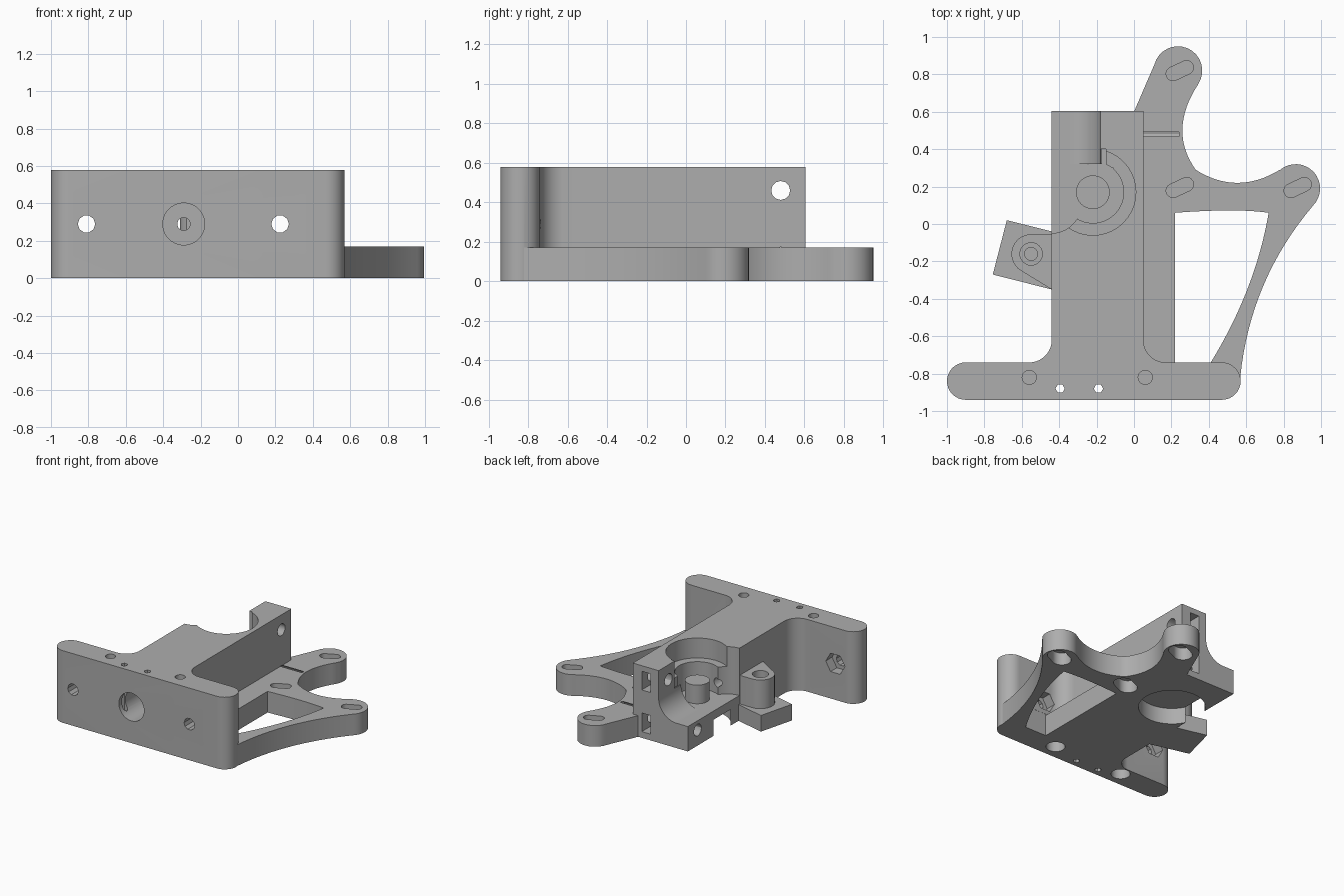
import bpy, bmesh
from math import sin, cos, radians, pi

cube = bpy.data.objects.get("Cube")
if cube:
    bpy.data.objects.remove(cube, do_unlink=True)

grey = bpy.data.materials.new("plain_grey")
grey.use_nodes = True
grey.diffuse_color = (0.42, 0.42, 0.42, 1)
grey.node_tree.nodes["Principled BSDF"].inputs["Base Color"].default_value = (0.42, 0.42, 0.42, 1)


def arc(cx, cy, r, a, b, n=16):
    return [(cx + r * cos(radians(a + (b - a) * i / n)),
             cy + r * sin(radians(a + (b - a) * i / n))) for i in range(n + 1)]


def circle(cx, cy, r, n=40):
    return arc(cx, cy, r, 0, 360, n)[:-1]


def bend(p, c, q, n=16):
    pts = []
    for i in range(n + 1):
        t = i / n
        pts.append(tuple((1 - t) ** 2 * p[k] + 2 * t * (1 - t) * c[k] + t * t * q[k] for k in (0, 1)))
    return pts


def slot(cx, cy, half, r, tilt):
    dx, dy = half * cos(radians(tilt)), half * sin(radians(tilt))
    return (arc(cx + dx, cy + dy, r, tilt - 90, tilt + 90)
            + arc(cx - dx, cy - dy, r, tilt + 90, tilt + 270))


def box(x0, x1, y0, y1):
    return [(x0, y0), (x1, y0), (x1, y1), (x0, y1)]


def prism(name, pts, lo, hi, axis="z"):
    """Extrude a 2D outline along one axis."""
    place = {"z": lambda p, t: (p[0], p[1], t),
             "y": lambda p, t: (p[0], t, p[1]),
             "x": lambda p, t: (t, p[0], p[1])}[axis]
    clean = [p for i, p in enumerate(pts)
             if abs(p[0] - pts[i - 1][0]) + abs(p[1] - pts[i - 1][1]) > 1e-5]
    bm = bmesh.new()
    low = [bm.verts.new(place(p, lo)) for p in clean]
    high = [bm.verts.new(place(p, hi)) for p in clean]
    bm.faces.new(low)
    bm.faces.new(high)
    for i in range(len(low)):
        bm.faces.new((low[i - 1], low[i], high[i], high[i - 1]))
    bmesh.ops.recalc_face_normals(bm, faces=bm.faces)
    mesh = bpy.data.meshes.new(name)
    bm.to_mesh(mesh)
    bm.free()
    mesh.materials.append(grey)
    ob = bpy.data.objects.new(name, mesh)
    bpy.context.collection.objects.link(ob)
    return ob


def combine(body, operation, *args):
    tool = prism("tool", *args)
    tool.hide_render = True
    bpy.context.view_layer.objects.active = body
    mod = body.modifiers.new("shape", "BOOLEAN")
    mod.operation, mod.solver, mod.object = operation, "EXACT", tool
    bpy.ops.object.modifier_apply(modifier=mod.name)
    bpy.data.objects.remove(tool, do_unlink=True)


# Tall block with the rounded front bar and filleted junctions
outline = (arc(-0.9, -0.84, 0.1, 270, 90) + arc(-0.56, -0.62, 0.12, -90, 0)
           + [(-0.44, 0.605), (0.05, 0.605)]
           + arc(0.17, -0.62, 0.12, 180, 270) + arc(0.47, -0.84, 0.1, 90, -90))
body = prism("mount_body", outline, 0, 0.58)


def add(*args):
    combine(body, "UNION", *args)


def cut(*args):
    combine(body, "DIFFERENCE", *args)


# Idler recess, rear bay and upper bearing seat
cut([(-0.18, 0.7), (-0.18, 0.4), (-0.15, 0.4), (-0.15, 0.3), (-0.11, 0.3), (-0.11, 0.2),
     (-0.2, 0.16)] + bend((-0.27, 0.1), (-0.32, -0.05), (-0.45, -0.05)) + [(-0.6, -0.05), (-0.6, 0.7)],
    0.2, 0.7)
cut(circle(-0.22, 0.17, 0.165), 0.2, 0.7)
cut(circle(-0.22, 0.17, 0.23), 0.42, 0.7)

# Curved scoop at the foot of the rear column and the central post
add([(-0.17, 0.19), (-0.17, 0.36)] + arc(-0.34, 0.36, 0.16, 0, -90) + [(-0.34, 0.19)], 0.32, 0.605, "y")
add(circle(-0.22, 0.17, 0.09), 0.15, 0.35)

# Motor plate with two rounded arms and a curved brace
plate = ([(0, 0.6)] + arc(0.235, 0.82, 0.13, 165, -32)
         + bend((0.345, 0.75), (0.18, 0.5), (0.33, 0.29))
         + bend((0.33, 0.29), (0.55, 0.15), (0.78, 0.29))
         + arc(0.865, 0.19, 0.13, 130, -45)
         + bend((0.957, 0.098), (0.62, -0.3), (0.568, -0.82)) + [(0.45, -0.9), (0, -0.9)])
window = [(0.22, -0.741), (0.22, 0.06)] + bend((0.22, 0.06), (0.55, 0.085), (0.72, 0.06)) \
    + bend((0.72, 0.06), (0.65, -0.35), (0.41, -0.741))
add(plate, 0, 0.17)
cut(window, -0.1, 0.17 + 0.01)

# Hinge lug on the side
add([(-0.68, 0.02), (-0.42, -0.045), (-0.42, -0.355), (-0.755, -0.27)], 0, 0.13)
add(arc(-0.55, -0.16, 0.105, 90, 235) + [(-0.44, -0.35), (-0.42, -0.35), (-0.42, -0.055)], 0.1, 0.36)
cut(circle(-0.55, -0.16, 0.06, 24), 0.3, 0.5)
cut(circle(-0.55, -0.16, 0.035, 16), 0.05, 0.5)

# Lower bearing seat, open at the side
cut(circle(-0.22, 0.17, 0.245), -0.1, 0.13)

# Motor slots: narrow above, wide below, thin web between
for x, y in ((0.245, 0.82), (0.245, 0.195), (0.875, 0.195)):
    cut(slot(x, y, 0.04, 0.037, 25), 0.11, 0.3)
    cut(slot(x, y, 0.04, 0.07, 25), -0.1, 0.1)

# Vertical holes in the front bar
for x in (-0.56, 0.06):
    cut(circle(x, -0.82, 0.038, 20), 0.12, 0.7)
    cut(circle(x, -0.82, 0.07, 24), -0.1, 0.11)
for x in (-0.395, -0.19):
    cut(circle(x, -0.88, 0.025, 6), -0.1, 0.7)

# Front mounting holes with hexagonal nut pockets behind
for x in (-0.81, 0.225):
    cut(circle(x, 0.29, 0.047, 10), -1.1, -0.7, "y")
    cut(circle(x, 0.29, 0.085, 6), -0.82, -0.7, "y")

# Feed bore and nozzle socket
cut(circle(-0.29, 0.29, 0.035, 12), -1.1, 0.1, "y")
cut(circle(-0.29, 0.29, 0.112), -1.1, -0.62, "y")

# Cross holes and nut slots in the rear column
for z in (0.46, 0.125):
    cut(circle(0.48, z, 0.048, 12), -0.6, 0.24, "x")
    cut(box(-0.11, -0.03, z - 0.075, z + 0.075), 0.41, 0.7, "y")

bpy.ops.object.select_all(action="DESELECT")
body.select_set(True)
bpy.context.view_layer.objects.active = body
bpy.ops.object.shade_smooth_by_angle(angle=pi / 6)
